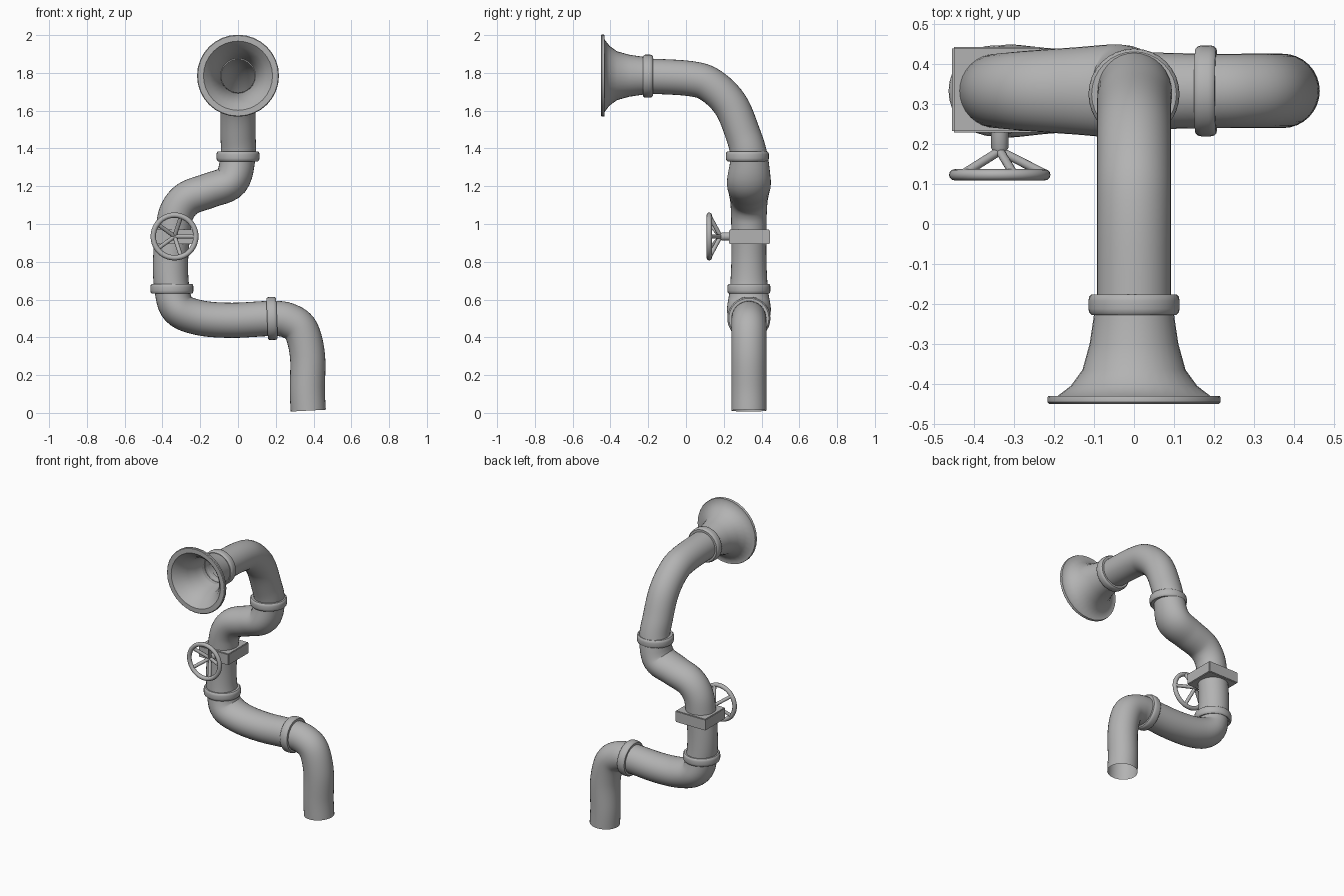
import bpy, bmesh, math
from mathutils import Vector

cube = bpy.data.objects.get("Cube")
if cube:
    bpy.data.objects.remove(cube, do_unlink=True)

grey = bpy.data.materials.new("pipe grey")
grey.use_nodes = True
grey.diffuse_color = (0.45, 0.45, 0.45, 1)
grey.node_tree.nodes["Principled BSDF"].inputs["Base Color"].default_value = grey.diffuse_color

SIDES = 32
R = 0.093
Y = 0.333


def finish(name, bm, angle=40):
    bmesh.ops.recalc_face_normals(bm, faces=bm.faces)
    mesh = bpy.data.meshes.new(name)
    bm.to_mesh(mesh)
    bm.free()
    obj = bpy.data.objects.new(name, mesh)
    bpy.context.collection.objects.link(obj)
    mesh.materials.append(grey)
    bpy.ops.object.select_all(action='DESELECT')
    obj.select_set(True)
    bpy.context.view_layer.objects.active = obj
    bpy.ops.object.shade_smooth_by_angle(angle=math.radians(angle))
    return obj


def bridge(bm, a, b):
    n = len(a)
    for i in range(n):
        bm.faces.new((a[i], a[(i + 1) % n], b[(i + 1) % n], b[i]))


def lathe(name, profile, centre, axis, closed=True, sides=SIDES):
    """Spin (radius, distance along axis) pairs around an axis."""
    bm = bmesh.new()
    turn = Vector((0, 0, 1)).rotation_difference(Vector(axis))
    rings = []
    for r, h in profile:
        angles = [math.tau * i / sides for i in range(sides)]
        rings.append([bm.verts.new(Vector(centre) + turn @ Vector((r * math.cos(a), r * math.sin(a), h)))
                      for a in angles])
    for a, b in zip(rings, rings[1:]):
        bridge(bm, a, b)
    if closed:
        bridge(bm, rings[-1], rings[0])
    return finish(name, bm)


def spline(points, steps=6):
    """Smooth curve through the points."""
    p = [Vector(q) for q in points]
    p = [2 * p[0] - p[1]] + p + [2 * p[-1] - p[-2]]
    out = []
    for a, b, c, d in zip(p, p[1:], p[2:], p[3:]):
        for s in range(steps):
            t = s / steps
            out.append(0.5 * (2 * b + (c - a) * t + (2 * a - 5 * b + 4 * c - d) * t * t
                              + (3 * b - a - 3 * c + d) * t ** 3))
    return out + [p[-2]]


# Main pipe: x, z and depth swelling in the back plane, then the forward elbow
back = [(.372, .012, 1), (.367, .12, 1), (.368, .3, 1), (.335, .435, 1), (.27, .487, 1),
        (.18, .5, 1), (-.03, .49, 1.06), (-.2, .503, 1.14), (-.315, .55, 1.25), (-.35, .66, 1.08),
        (-.357, .8, 1), (-.345, .95, 1), (-.325, 1.06, 1.02), (-.265, 1.135, 1.08),
        (-.15, 1.178, 1.17), (-.035, 1.228, 1.25), (0, 1.36, 1.06)]
front = [(.3, 1.48), (.235, 1.632), (.13, 1.735), (.02, 1.77), (-.2, 1.783), (-.25, 1.785)]
path = spline([(x, Y, z, k) for x, z, k in back] + [(0, y, z, 1) for y, z in front])

bm = bmesh.new()
rings = []
normal = Vector((1, 0, 0))
for i, p in enumerate(path):
    ahead, behind = path[min(i + 1, len(path) - 1)], path[max(i - 1, 0)]
    tangent = (ahead - behind).to_3d().normalized()
    normal = (normal - tangent * normal.dot(tangent)).normalized()
    side = tangent.cross(normal)
    ring = []
    for j in range(SIDES):
        a = math.tau * j / SIDES
        off = R * (normal * math.cos(a) + side * math.sin(a))
        off.y *= p[3]
        ring.append(bm.verts.new(p.to_3d() + off))
    rings.append(ring)
for a, b in zip(rings, rings[1:]):
    bridge(bm, a, b)
finish("main_pipe", bm, 60)

# Rounded joint collars
collar = [(.088, -.026), (.106, -.026), (.112, -.02), (.114, -.01),
          (.114, .01), (.112, .02), (.106, .026), (.088, .026)]
lathe("lower_collar", collar, (.18, Y, .5), (1, 0, .04))
lathe("middle_collar", collar, (-.35, Y, .657), (0, 0, 1))
lathe("upper_collar", collar, (0, .325, 1.358), (0, 0, 1))
lathe("mouth_collar", collar, (0, -.202, 1.783), (0, -1, 0))

# Flared mouth with a flat rim
bell = [(.097, .2), (.102, .24), (.111, .3), (.129, .365), (.158, .405), (.192, .431),
        (.215, .431), (.217, .435), (.217, .446), (.213, .45), (.183, .45),
        (.15, .415), (.121, .365), (.104, .3), (.094, .24), (.088, .2)]
lathe("flared_mouth", bell, (0, 0, 1.785), (0, -1, 0))

# Valve body
bm = bmesh.new()
bmesh.ops.create_cube(bm, size=1)
bmesh.ops.scale(bm, verts=bm.verts, vec=(.224, .215, .076))
bmesh.ops.translate(bm, verts=bm.verts, vec=(-.343, .336, .932))
bmesh.ops.bevel(bm, geom=bm.edges[:], offset=.004, segments=2, affect='EDGES')
finish("valve_body", bm, 30)

# Hand wheel: stem, hub, rim and five sloping spokes
wheel = Vector((-.336, .123, .934))
lathe("wheel_stem", [(.001, -.055), (.014, -.055), (.022, -.068), (.022, -.12), (.001, -.12)],
      wheel, (0, -1, 0), False, 20)
rim = [(.113 + .014 * math.cos(math.tau * i / 12), .014 * math.sin(math.tau * i / 12)) for i in range(12)]
lathe("wheel_rim", rim, wheel, (0, -1, 0), True, 40)
hub = wheel + Vector((0, .06, 0))
for i in range(5):
    a = math.tau * i / 5
    end = wheel + Vector((.11 * math.cos(a), .004, .11 * math.sin(a)))
    span = end - hub
    lathe("wheel_spoke_%d" % (i + 1), [(.011, 0), (.011, span.length)], hub, span.normalized(), False, 12)
